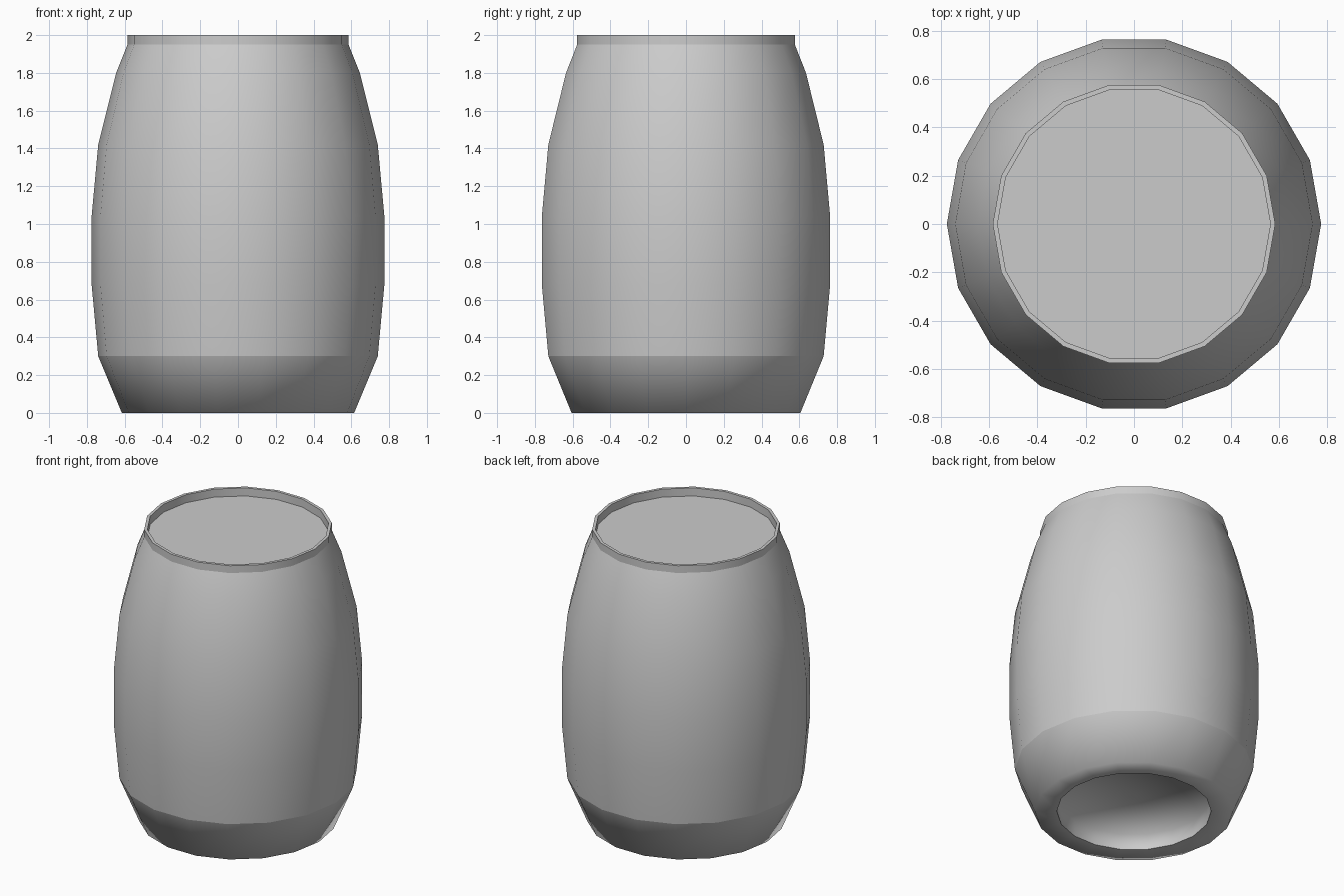
import bpy
from math import cos, sin, tau

if "Cube" in bpy.data.objects:
    bpy.data.objects.remove(bpy.data.objects["Cube"])

SIDES = 18


def lathe(name, profile, sharp=(), cap_end=False):
    """Spin a (radius, z) profile; profile indices in sharp become hard rings."""
    n = SIDES
    verts = [(r * cos(tau * i / n), r * sin(tau * i / n), z)
             for r, z in profile for i in range(n)]
    faces = [(k * n + i, k * n + (i + 1) % n, (k + 1) * n + (i + 1) % n, (k + 1) * n + i)
             for k in range(len(profile) - 1) for i in range(n)]
    if cap_end:
        faces.append(tuple((len(profile) - 1) * n + i for i in range(n)))
    mesh = bpy.data.meshes.new(name)
    mesh.from_pydata(verts, [], faces)
    for p in mesh.polygons:
        p.use_smooth = True
    for e in mesh.edges:
        a, b = (v // n for v in e.vertices)
        if a == b and a in sharp:
            e.use_edge_sharp = True
    obj = bpy.data.objects.new(name, mesh)
    bpy.context.collection.objects.link(obj)
    return obj


# Bulging body with hard creases above the foot and below the neck
lathe("barrel_body", [(0.615, 0), (0.74, 0.3), (0.775, 0.68), (0.775, 1.04),
                      (0.74, 1.42), (0.645, 1.8), (0.585, 1.95), (0.585, 2.0),
                      (0.565, 2.0), (0.565, 1.945)],
      sharp=(1, 6, 7, 8, 9), cap_end=True)

# Underside ring and recessed base panel
base = lathe("barrel_base", [(0.48, 0.11), (0.48, 0), (0.615, 0)], sharp=(0, 1))
panel = lathe("base_panel", [(0.48, 0.11), (0.01, 0.11)], cap_end=True)
panel.data.flip_normals()

# Join the foot so the bottom edge shades softly
body = bpy.data.objects["barrel_body"]
bpy.context.view_layer.objects.active = body
for o in (body, base, panel):
    o.select_set(True)
bpy.ops.object.join()
bpy.ops.object.mode_set(mode='EDIT')
bpy.ops.mesh.select_all(action='SELECT')
bpy.ops.mesh.remove_doubles(threshold=0.0005)
bpy.ops.mesh.normals_make_consistent(inside=False)
bpy.ops.object.mode_set(mode='OBJECT')
